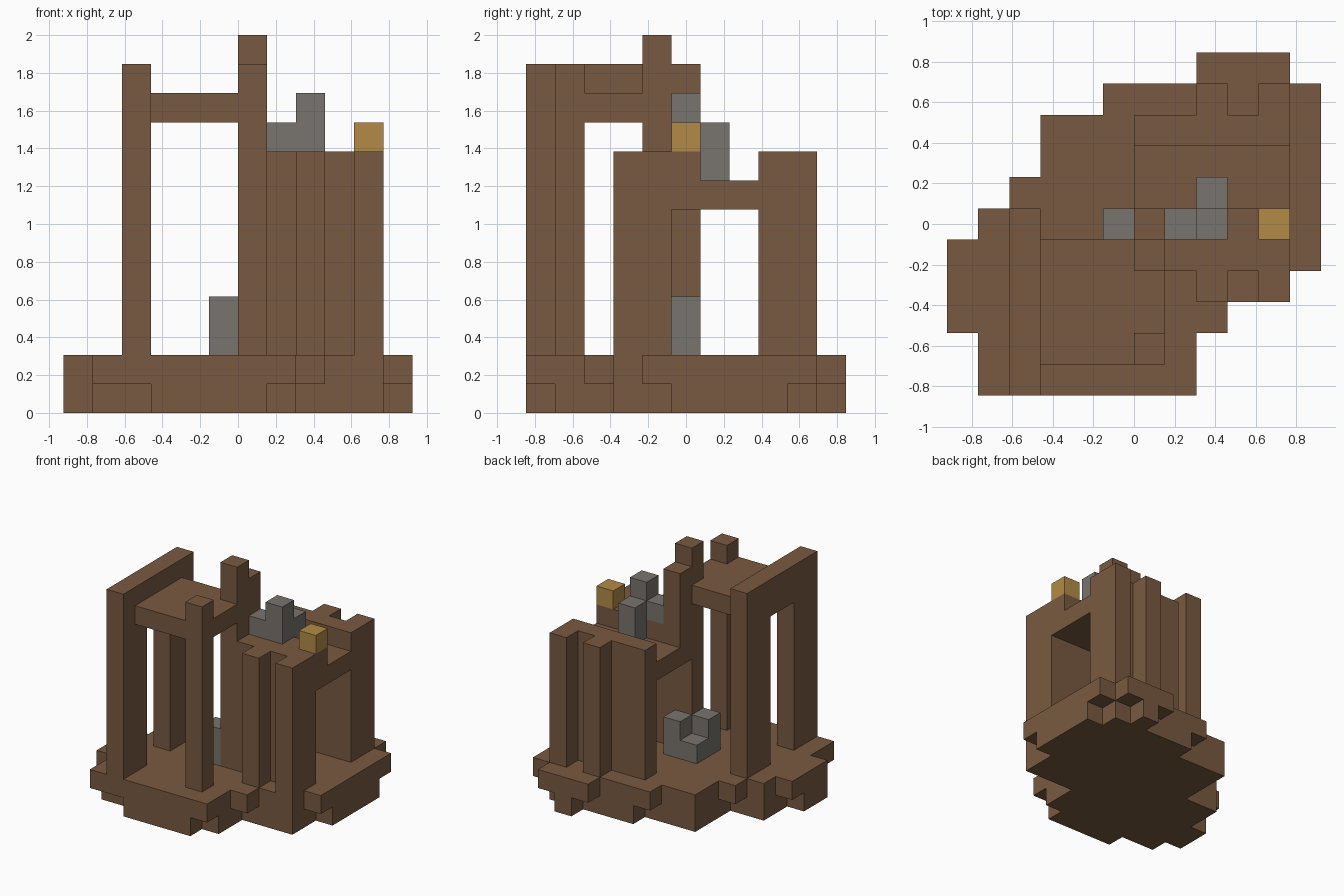
import bpy, bmesh
from mathutils import Vector

if "Cube" in bpy.data.objects:
    bpy.data.objects.remove(bpy.data.objects["Cube"], do_unlink=True)

UNIT = 2 / 13                      # edge of one block
ORIGIN = Vector((-6, -5.5, 0))     # grid corner, in blocks


def material(name, rgb):
    mat = bpy.data.materials.new(name)
    mat.use_nodes = True
    color = (*rgb, 1)
    mat.diffuse_color = color
    mat.node_tree.nodes["Principled BSDF"].inputs["Base Color"].default_value = color
    return mat


brown = material("wood brown", (0.19, 0.102, 0.052))
grey = material("stone grey", (0.19, 0.176, 0.156))
gold = material("gold", (0.45, 0.26, 0.062))


def cells(x0, x1, y0, y1, z0, z1):
    """All grid cells inside a box."""
    return {(x, y, z) for x in range(x0, x1) for y in range(y0, y1) for z in range(z0, z1)}


def build(name, filled, mat):
    """Make one object from the outer skin of a set of cells."""
    bm = bmesh.new()
    for cell in filled:
        for axis in range(3):
            for side in (0, 1):
                neighbour = list(cell)
                neighbour[axis] += 2 * side - 1
                if tuple(neighbour) in filled:
                    continue
                u, v = (axis + 1) % 3, (axis + 2) % 3
                corners = []
                for a, b in ((0, 0), (1, 0), (1, 1), (0, 1)):
                    p = Vector(cell)
                    p[axis] += side
                    p[u] += a
                    p[v] += b
                    corners.append(bm.verts.new((p + ORIGIN) * UNIT))
                bm.faces.new(corners if side else corners[::-1])
    bmesh.ops.remove_doubles(bm, verts=bm.verts[:], dist=0.001)
    bmesh.ops.dissolve_limit(bm, angle_limit=0.01, verts=bm.verts[:], edges=bm.edges[:])
    mesh = bpy.data.meshes.new(name)
    bm.to_mesh(mesh)
    bm.free()
    mesh.materials.append(mat)
    obj = bpy.data.objects.new(name, mesh)
    bpy.context.collection.objects.link(obj)


def layer(rows, z):
    """A ragged slab: one (start, end) span per row, front to back."""
    return set().union(*(cells(a, b, y, y + 1, z, z + 1) for y, (a, b) in enumerate(rows)))


# Ragged base in two layers, the upper one overhanging
upper = [(1, 8), (1, 8), (0, 9), (0, 11), (0, 12), (1, 12),
         (2, 12), (3, 12), (3, 12), (5, 12), (8, 11)]
lower = [(3, 7), (1, 8), (0, 8), (0, 11), (1, 11), (1, 12),
         (3, 12), (3, 12), (3, 12), (6, 11), (9, 10)]
build("base", layer(lower, 0) | layer(upper, 1), brown)

# Gate frame: two legs and a lintel
build("gate_frame", cells(2, 3, 0, 6, 2, 12) - cells(2, 3, 2, 4, 2, 10), brown)

# High platform with its front post
build("platform", cells(3, 7, 1, 5, 10, 11) - cells(6, 7, 1, 2, 10, 11)
      - cells(6, 7, 4, 5, 10, 11), brown)
build("front_post", cells(6, 7, 1, 2, 2, 12), brown)

# Hall: two ribbed walls, a sunken roof and a stepped corner post
hall = cells(6, 11, 4, 5, 2, 9) | cells(6, 11, 8, 9, 2, 9)
hall |= cells(6, 11, 5, 6, 7, 9) | cells(6, 11, 6, 8, 7, 8)
for x in (8, 10):
    for y in (3, 9):
        hall |= cells(x, x + 1, y, y + 1, 2, 9)
hall |= cells(6, 7, 4, 5, 9, 13) | cells(6, 7, 5, 6, 9, 12)
build("hall", hall, brown)

# Stone heaps and the gold block
build("floor_stones", cells(5, 6, 5, 6, 2, 3) | cells(5, 6, 4, 5, 2, 4)
      | cells(6, 7, 5, 6, 2, 4), grey)
build("roof_stones", cells(7, 8, 5, 6, 9, 10) | cells(8, 9, 5, 6, 9, 11)
      | cells(8, 9, 6, 7, 8, 10), grey)
build("gold_block", cells(10, 11, 5, 6, 9, 10), gold)
